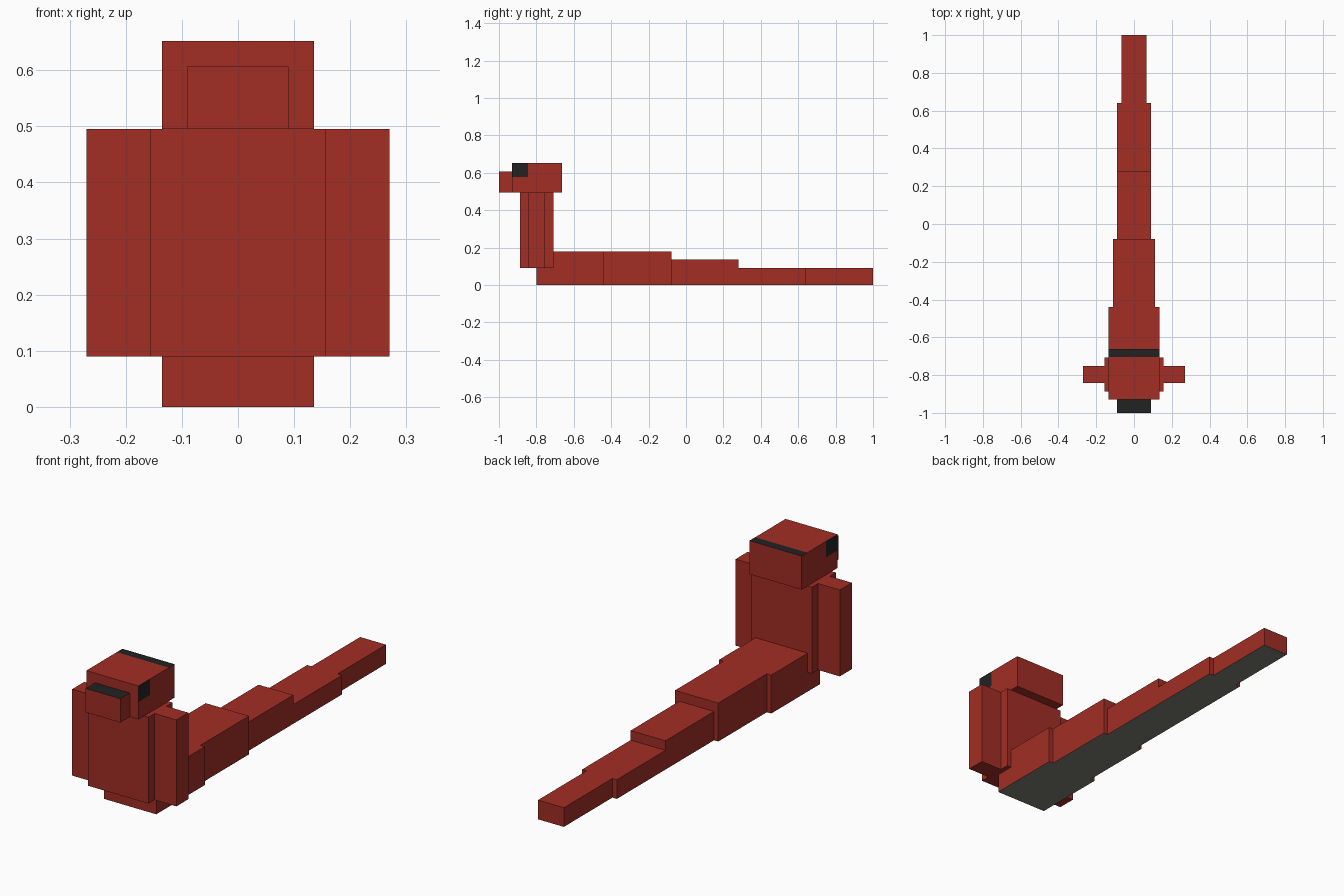
import bpy, bmesh
from mathutils import Vector

cube = bpy.data.objects.get("Cube")
if cube:
    bpy.data.objects.remove(cube, do_unlink=True)


def make_material(name, color):
    mat = bpy.data.materials.new(name)
    mat.use_nodes = True
    mat.diffuse_color = color
    mat.node_tree.nodes["Principled BSDF"].inputs["Base Color"].default_value = color
    return mat


RED, BLACK, GREY = 0, 1, 2
materials = [make_material("brick red", (0.36, 0.027, 0.018, 1)),
             make_material("near black", (0.016, 0.016, 0.016, 1)),
             make_material("underside grey", (0.21, 0.21, 0.18, 1))]


def box(name, xs, ys, zs, cuts=(), rule=None):
    """Box between given limits; cuts are (axis, position) planes, rule picks face colours."""
    bm = bmesh.new()
    bmesh.ops.create_cube(bm, size=1)
    lims = (xs, ys, zs)
    for v in bm.verts:
        v.co = Vector([lims[i][0] if v.co[i] < 0 else lims[i][1] for i in range(3)])
    for axis, pos in cuts:
        normal, point = Vector(), Vector()
        normal[axis], point[axis] = 1, pos
        bmesh.ops.bisect_plane(bm, geom=bm.verts[:] + bm.edges[:] + bm.faces[:],
                               plane_co=point, plane_no=normal)
    bm.normal_update()
    if rule:
        for f in bm.faces:
            f.material_index = rule(f.normal, f.calc_center_median())
    mesh = bpy.data.meshes.new(name)
    bm.to_mesh(mesh)
    bm.free()
    for mat in materials:
        mesh.materials.append(mat)
    obj = bpy.data.objects.new(name, mesh)
    bpy.context.collection.objects.link(obj)
    return obj


# Head with side eyes and a dark band at the back of the crown
EYE_BACK, EYE_LOW, BAND_FRONT = -0.845, 0.577, -0.705


def head_rule(n, c):
    if abs(n.x) > 0.5 and c.y < EYE_BACK and c.z > EYE_LOW:
        return BLACK
    if n.z > 0.5 and c.y > BAND_FRONT:
        return BLACK
    return RED


box("head", (-0.135, 0.135), (-0.93, -0.663), (0.495, 0.652),
    [(1, EYE_BACK), (1, BAND_FRONT), (2, EYE_LOW)], head_rule)

# Snout with dark top
box("snout", (-0.09, 0.09), (-1, -0.93), (0.495, 0.607),
    rule=lambda n, c: BLACK if n.z > 0.5 else RED)

# Upright body and side flaps
box("body", (-0.157, 0.157), (-0.887, -0.708), (0.09, 0.495))
for side, name in ((1, "left_flap"), (-1, "right_flap")):
    box(name, sorted((side * 0.157, side * 0.27)), (-0.842, -0.753), (0.09, 0.495))

# Tapering tail of equal-length segments with grey underside
start, length = -0.798, 0.3596
for i, (half, height) in enumerate([(0.135, 0.18), (0.112, 0.18), (0.09, 0.135),
                                    (0.09, 0.09), (0.067, 0.09)]):
    y = start + i * length
    box(f"tail_segment_{i + 1}", (-half, half), (y, y + length), (0, height),
        rule=lambda n, c: GREY if n.z < -0.5 else RED)
